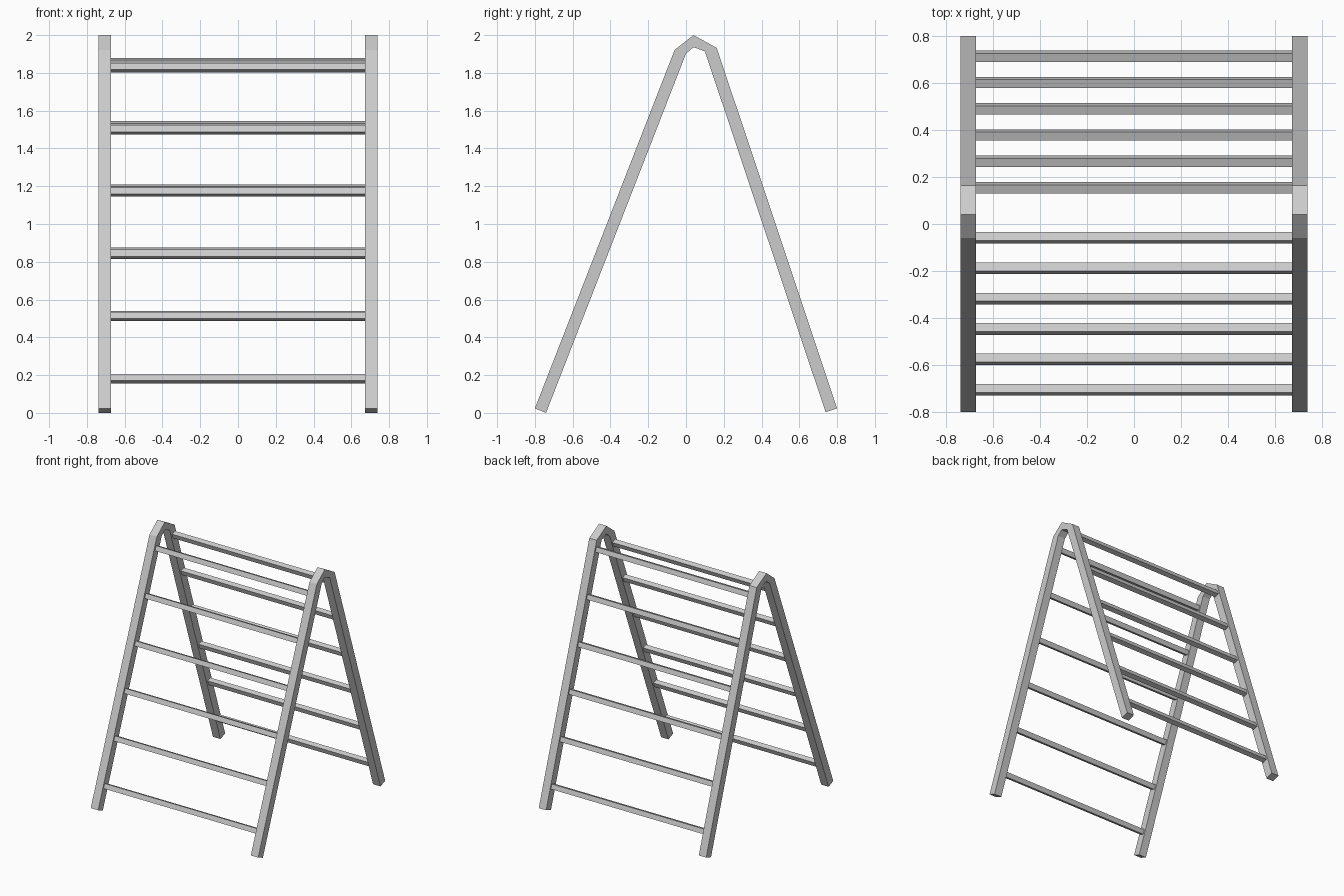
import bpy
import bmesh
from math import atan2
from mathutils import Matrix, Vector

if "Cube" in bpy.data.objects:
    bpy.data.objects.remove(bpy.data.objects["Cube"])

# Side profile (y, z) of the bent frame: outer and inner edges, foot to foot
OUTER = [(-0.80, 0.024), (-0.06, 1.922), (0.04, 2.0), (0.163, 1.932), (0.80, 0.024)]
INNER = [(-0.741, 0.0), (0.0, 1.902), (0.04, 1.936), (0.10, 1.914), (0.739, 0.004)]
X_IN, X_OUT = 0.673, 0.738
RUNG = 0.038


def finish(bm, name):
    bmesh.ops.recalc_face_normals(bm, faces=bm.faces)
    mesh = bpy.data.meshes.new(name)
    bm.to_mesh(mesh)
    bm.free()
    obj = bpy.data.objects.new(name, mesh)
    bpy.context.collection.objects.link(obj)
    return obj


def side_frame(name, x0, x1):
    bm = bmesh.new()
    rings = [[bm.verts.new((x, *p)) for x, p in ((x0, o), (x1, o), (x1, i), (x0, i))]
             for o, i in zip(OUTER, INNER)]
    for a, b in zip(rings, rings[1:]):
        for k in range(4):
            n = (k + 1) % 4
            bm.faces.new((a[k], a[n], b[n], b[k]))
    bm.faces.new(rings[0])
    bm.faces.new(rings[-1])
    return finish(bm, name)


def rungs(name, first, last, count=6):
    # Square bars spaced along the leg and tilted with it
    first, last = Vector(first), Vector(last)
    d = last - first
    tilt = Matrix.Rotation(-atan2(d.y, d.z), 4, 'X')
    size = Matrix.Diagonal((2 * X_IN + 0.006, RUNG, RUNG, 1))
    for i in range(count):
        bm = bmesh.new()
        pos = Matrix.Translation(first.lerp(last, i / (count - 1)))
        bmesh.ops.create_cube(bm, size=1, matrix=pos @ tilt @ size)
        finish(bm, f"{name}_{i + 1}")


# Two side frames
side_frame("side_frame_left", -X_OUT, -X_IN)
side_frame("side_frame_right", X_IN, X_OUT)

# Front and back ladders
rungs("front_rung", (0, -0.706, 0.181), (0, -0.059, 1.828))
rungs("back_rung", (0, 0.715, 0.181), (0, 0.155, 1.856))
